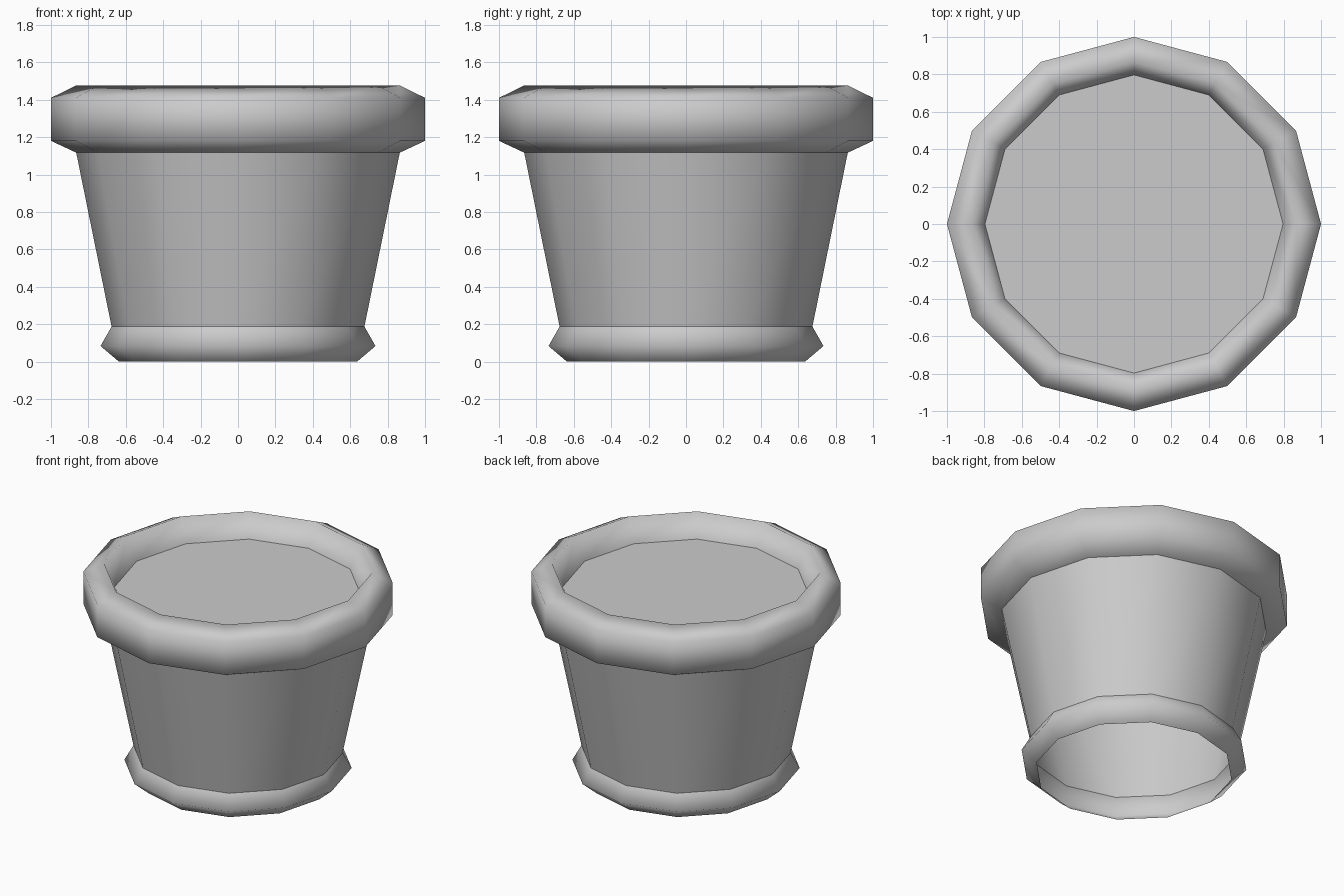
import bpy, bmesh, math

if "Cube" in bpy.data.objects:
    bpy.data.objects.remove(bpy.data.objects["Cube"])

SIDES = 12


def lathe(name, profile, cap=False):
    """Revolve a (radius, z) profile around z as a smooth 12-sided shell."""
    bm = bmesh.new()
    rings = []
    for r, z in profile:
        rings.append([bm.verts.new((r * math.cos(i * math.tau / SIDES),
                                    r * math.sin(i * math.tau / SIDES), z))
                      for i in range(SIDES)])
    for low, high in zip(rings, rings[1:]):
        for i in range(SIDES):
            j = (i + 1) % SIDES
            bm.faces.new((low[i], low[j], high[j], high[i])).smooth = True
    if cap:
        bm.faces.new(rings[-1])
    mesh = bpy.data.meshes.new(name)
    bm.to_mesh(mesh)
    bm.free()
    obj = bpy.data.objects.new(name, mesh)
    bpy.context.collection.objects.link(obj)
    return obj


# Flared foot, open underneath
lathe("pot_foot", [(0.637, 0), (0.735, 0.083), (0.676, 0.187)])
# Tapered wall
lathe("pot_wall", [(0.676, 0.187), (0.865, 1.117)])
# Thick rim that rolls over and slopes in to the soil
lathe("pot_rim", [(0.865, 1.117), (1.0, 1.18), (1.0, 1.41),
                  (0.867, 1.475), (0.797, 1.31)])
# Flat soil surface
lathe("soil", [(0.797, 1.31)], cap=True)
